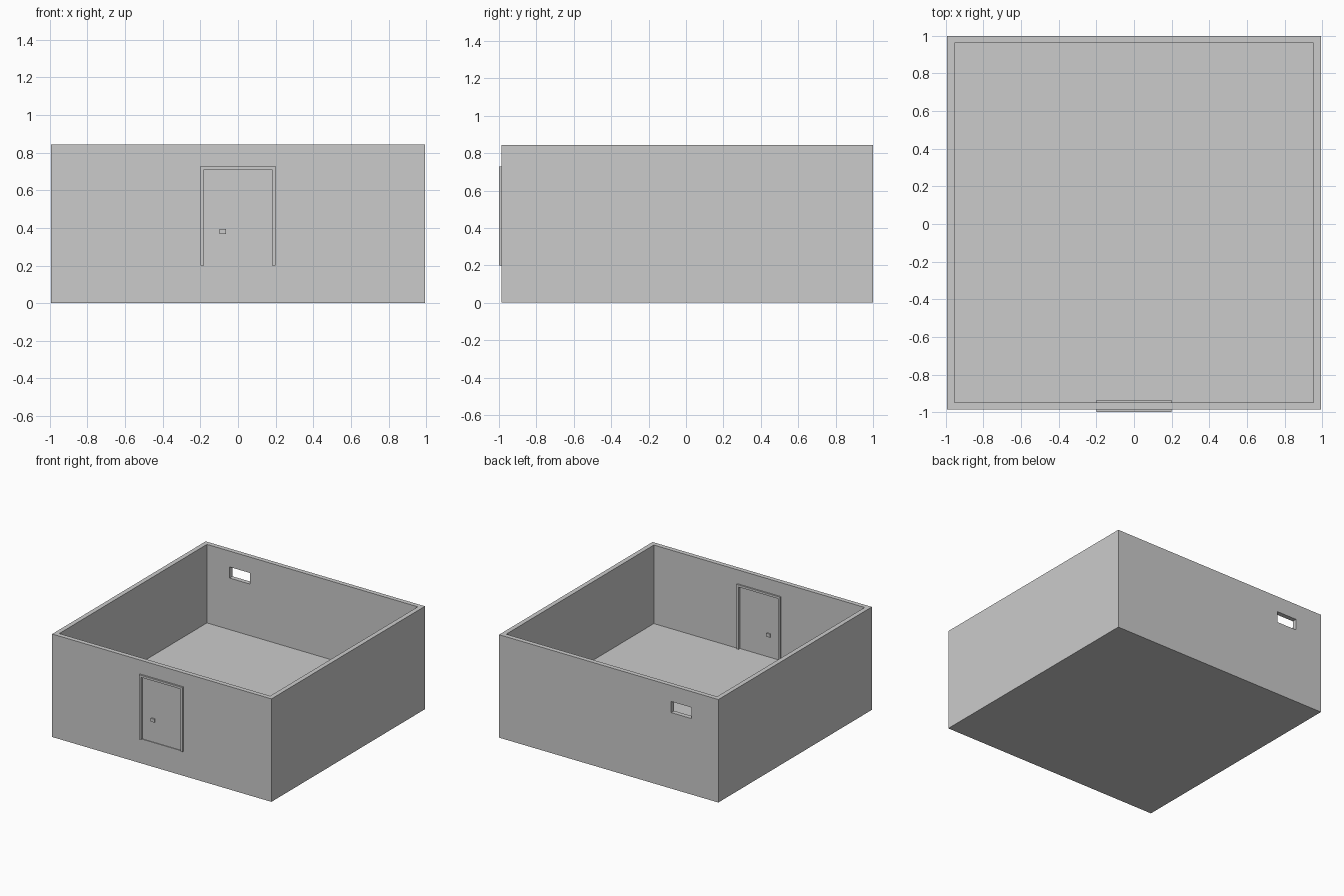
import bpy, bmesh
from mathutils import Matrix, Vector

if "Cube" in bpy.data.objects:
    bpy.data.objects.remove(bpy.data.objects["Cube"])


def box(name, lo, hi):
    """Axis-aligned box between two corners."""
    lo, hi = Vector(lo), Vector(hi)
    bm = bmesh.new()
    bmesh.ops.create_cube(bm, size=1)
    bm.transform(Matrix.Translation((lo + hi) / 2) @ Matrix.Diagonal((*(hi - lo), 1)))
    mesh = bpy.data.meshes.new(name)
    bm.to_mesh(mesh)
    bm.free()
    ob = bpy.data.objects.new(name, mesh)
    bpy.context.collection.objects.link(ob)
    return ob


def cut(target, name, lo, hi):
    """Subtract a hidden box from the target."""
    cutter = box(name, lo, hi)
    cutter.hide_render = True
    cutter.display_type = 'WIRE'
    mod = target.modifiers.new(name, 'BOOLEAN')
    mod.operation = 'DIFFERENCE'
    mod.solver = 'EXACT'
    mod.object = cutter


HX, Y0, Y1, H = 0.993, -0.986, 1.0, 0.843    # outer room size
T, FLOOR = 0.038, 0.2                        # wall thickness, floor level
DX, DTOP, TRIM = 0.198, 0.729, 0.018         # door half width, top, trim width
F0, F1 = -1.0, -0.936                        # door frame front and back

# Room: walls and raised floor in one open shell
room = box("room_shell", (-HX, Y0, 0), (HX, Y1, H))
cut(room, "room_cutter", (-HX + T, Y0 + T, FLOOR), (HX - T, Y1 - T, H + 0.2))
cut(room, "doorway_cutter", (-DX + 0.005, Y0 - 0.1, FLOOR), (DX - 0.005, Y0 + 0.1, DTOP - 0.005))
cut(room, "window_cutter", (-0.75, Y1 - 0.1, 0.622), (-0.566, Y1 + 0.1, 0.713))

# Door frame: two jambs and a header
for side, s in (("left", -1), ("right", 1)):
    xs = sorted((s * DX, s * (DX - TRIM)))
    box(f"door_jamb_{side}", (xs[0], F0, FLOOR), (xs[1], F1, DTOP - TRIM))
box("door_header", (-DX, F0, DTOP - TRIM), (DX, F1, DTOP))

# Door leaf with a square knob through both faces
box("door_leaf", (-DX + TRIM, -0.98, FLOOR), (DX - TRIM, -0.956, DTOP - TRIM))
box("door_knob", (-0.098, -0.99, 0.367), (-0.064, -0.946, 0.395))
